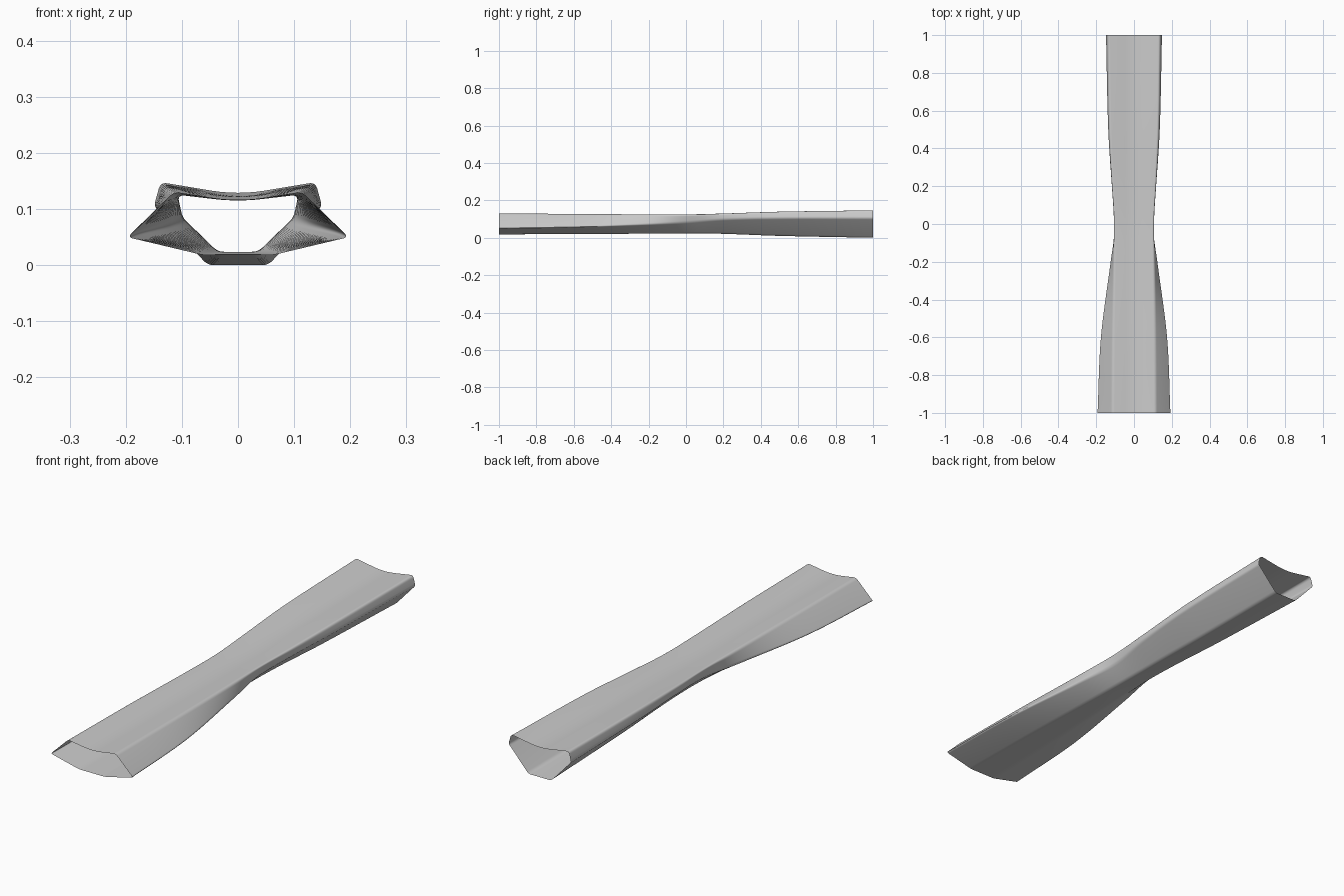
import bpy, bmesh
from mathutils import Vector

if "Cube" in bpy.data.objects:
    bpy.data.objects.remove(bpy.data.objects["Cube"])

# Key sections: y, dip z, upper corner x z, side ridge x z, bottom edge x z
KEYS = [
    (-1.0, .113, .114, .131, .197, .050, .062, .018),
    (-0.6, .113, .112, .129, .179, .057, .055, .020),
    (-0.2, .113, .108, .126, .126, .071, .042, .022),
    (0.0, .113, .108, .126, .098, .082, .036, .024),
    (0.2, .115, .117, .131, .117, .098, .037, .021),
    (0.5, .119, .130, .141, .138, .105, .044, .010),
    (1.0, .125, .138, .148, .150, .105, .054, .000),
]
RADII = [.05, .012, .010, .012, .012, .010, .012]
FILLET_STEPS = 6
RINGS = 64


def slope(i, c):
    a, b = max(i - 1, 0), min(i + 1, len(KEYS) - 1)
    return (KEYS[b][c] - KEYS[a][c]) / (KEYS[b][0] - KEYS[a][0])


def sample(y):
    """Smooth interpolation of every section value at y."""
    i = max(k for k in range(len(KEYS) - 1) if KEYS[k][0] <= y + 1e-9)
    h = KEYS[i + 1][0] - KEYS[i][0]
    t = (y - KEYS[i][0]) / h
    out = []
    for c in range(1, 8):
        p, q = KEYS[i][c], KEYS[i + 1][c]
        out.append((2*t**3 - 3*t**2 + 1) * p + (t**3 - 2*t**2 + t) * h * slope(i, c)
                   + (3*t**2 - 2*t**3) * q + (t**3 - t**2) * h * slope(i + 1, c))
    return out


def section(y):
    """Closed seven-sided outline with rounded corners."""
    d, cx, cz, sx, sz, bx, bz = sample(y)
    half = [(cx, cz), (sx, sz), (bx, bz)]
    pts = [Vector(p) for p in [(0, d)] + half + [(-x, z) for x, z in reversed(half)]]
    ring = []
    for k, p in enumerate(pts):
        to_a, to_b = pts[k - 1] - p, pts[(k + 1) % len(pts)] - p
        a = p + to_a.normalized() * min(RADII[k], to_a.length * .42)
        b = p + to_b.normalized() * min(RADII[k], to_b.length * .42)
        for s in range(FILLET_STEPS + 1):
            t = s / FILLET_STEPS
            v = a * (1 - t)**2 + p * 2 * t * (1 - t) + b * t**2
            ring.append((v.x, y, v.y))
    return ring


# Open-ended tube skinned through the sections
bm = bmesh.new()
rings = [[bm.verts.new(co) for co in section(-1 + 2 * j / RINGS)] for j in range(RINGS + 1)]
for r0, r1 in zip(rings, rings[1:]):
    n = len(r0)
    for k in range(n):
        m = (k + 1) % n
        bm.faces.new((r0[k], r1[k], r1[m], r0[m]))
# Make the shell face outwards: the lowest-lying face must point down
bm.normal_update()
low = min(bm.faces, key=lambda f: f.calc_center_median().z)
if low.normal.z > 0:
    bmesh.ops.reverse_faces(bm, faces=bm.faces[:])
mesh = bpy.data.meshes.new("lofted_tube")
bm.to_mesh(mesh)
bm.free()
mesh.shade_smooth()
tube = bpy.data.objects.new("lofted_tube", mesh)
bpy.context.collection.objects.link(tube)
